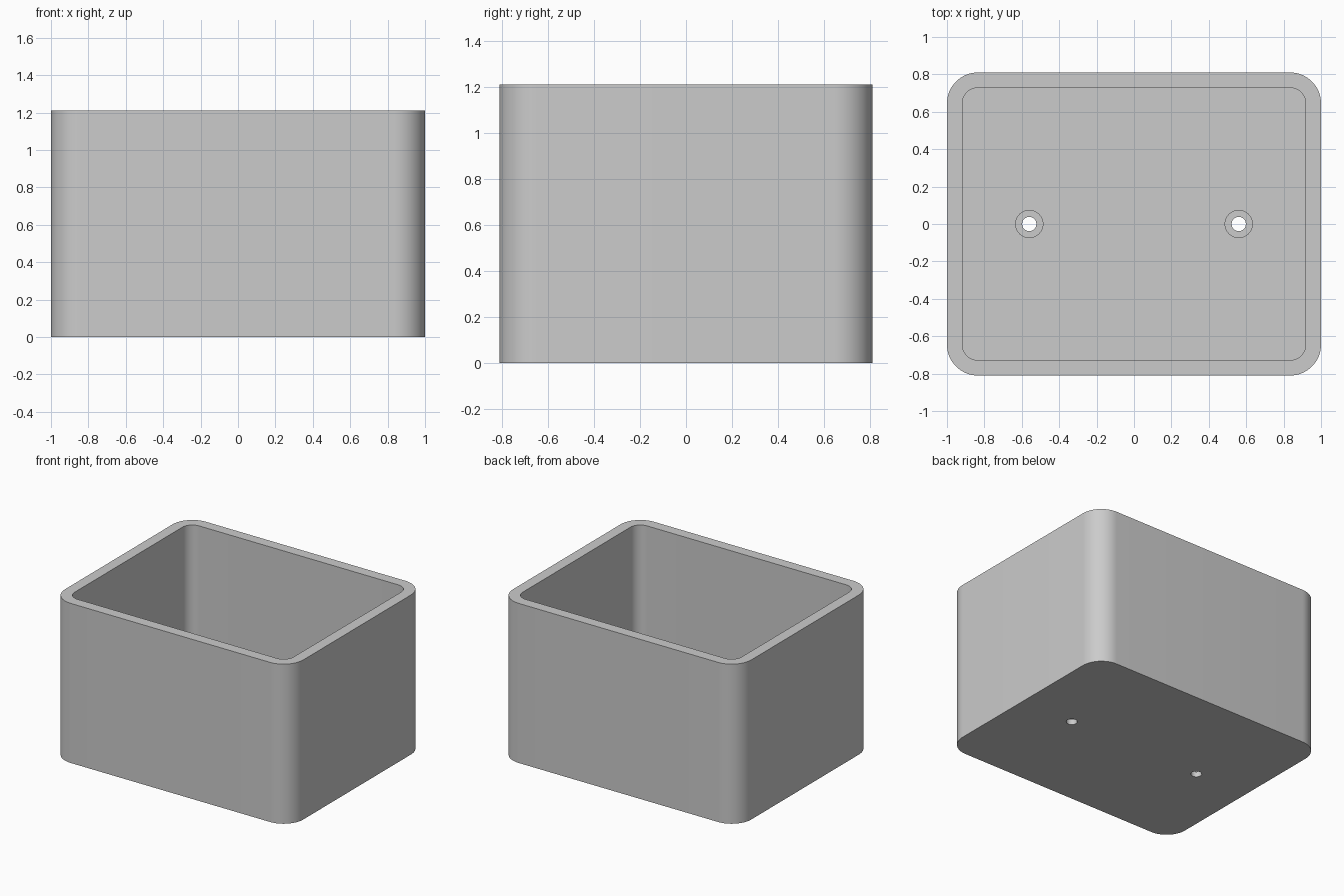
import bpy
import bmesh
from math import radians, cos, sin, pi

cube = bpy.data.objects.get("Cube")
if cube:
    bpy.data.objects.remove(cube, do_unlink=True)

HEIGHT = 1.21
FLOOR = 0.08

grey = bpy.data.materials.new("light_grey")
grey.use_nodes = True
grey.diffuse_color = (0.6, 0.6, 0.6, 1)
grey.node_tree.nodes["Principled BSDF"].inputs["Base Color"].default_value = (0.6, 0.6, 0.6, 1)


def rounded_prism(name, half_x, half_y, radius, z0, z1, steps=16, centre_x=0):
    """Upright prism with a rounded rectangular outline."""
    bm = bmesh.new()
    ring = []
    for corner, (sx, sy) in enumerate([(1, 1), (-1, 1), (-1, -1), (1, -1)]):
        for i in range(steps + 1):
            a = (corner + i / steps) * pi / 2
            x = centre_x + sx * (half_x - radius) + radius * cos(a)
            y = sy * (half_y - radius) + radius * sin(a)
            ring.append(bm.verts.new((x, y, z0)))
    bmesh.ops.remove_doubles(bm, verts=ring, dist=0.0001)
    base = bm.faces.new(bm.verts[:])
    top = bmesh.ops.extrude_face_region(bm, geom=[base])["geom"]
    moved = [v for v in top if isinstance(v, bmesh.types.BMVert)]
    bmesh.ops.translate(bm, verts=moved, vec=(0, 0, z1 - z0))
    bmesh.ops.recalc_face_normals(bm, faces=bm.faces[:])
    mesh = bpy.data.meshes.new(name)
    bm.to_mesh(mesh)
    bm.free()
    mesh.materials.append(grey)
    obj = bpy.data.objects.new(name, mesh)
    bpy.context.collection.objects.link(obj)
    return obj


def activate(obj):
    bpy.ops.object.select_all(action='DESELECT')
    obj.select_set(True)
    bpy.context.view_layer.objects.active = obj


def cut(target, cutter):
    cutter.hide_render = True
    mod = target.modifiers.new("cut", 'BOOLEAN')
    mod.operation = 'DIFFERENCE'
    mod.solver = 'EXACT'
    mod.object = cutter
    activate(target)
    bpy.ops.object.modifier_apply(modifier=mod.name)
    bpy.data.objects.remove(cutter, do_unlink=True)


# Open box with rounded corners
box = rounded_prism("open_box", 1, 0.81, 0.165, 0, HEIGHT)
cut(box, rounded_prism("cavity_cutter", 0.918, 0.728, 0.083, FLOOR, HEIGHT + 0.2))

# Two screw holes, each with a wider recess for the screw head
for side in (-1, 1):
    x = side * 0.56
    cut(box, rounded_prism("recess_cutter", 0.073, 0.073, 0.073, FLOOR / 2, FLOOR + 0.1, 10, x))
    cut(box, rounded_prism("hole_cutter", 0.038, 0.038, 0.038, -0.1, FLOOR + 0.1, 10, x))

activate(box)
bpy.ops.object.shade_smooth_by_angle(angle=radians(30))
